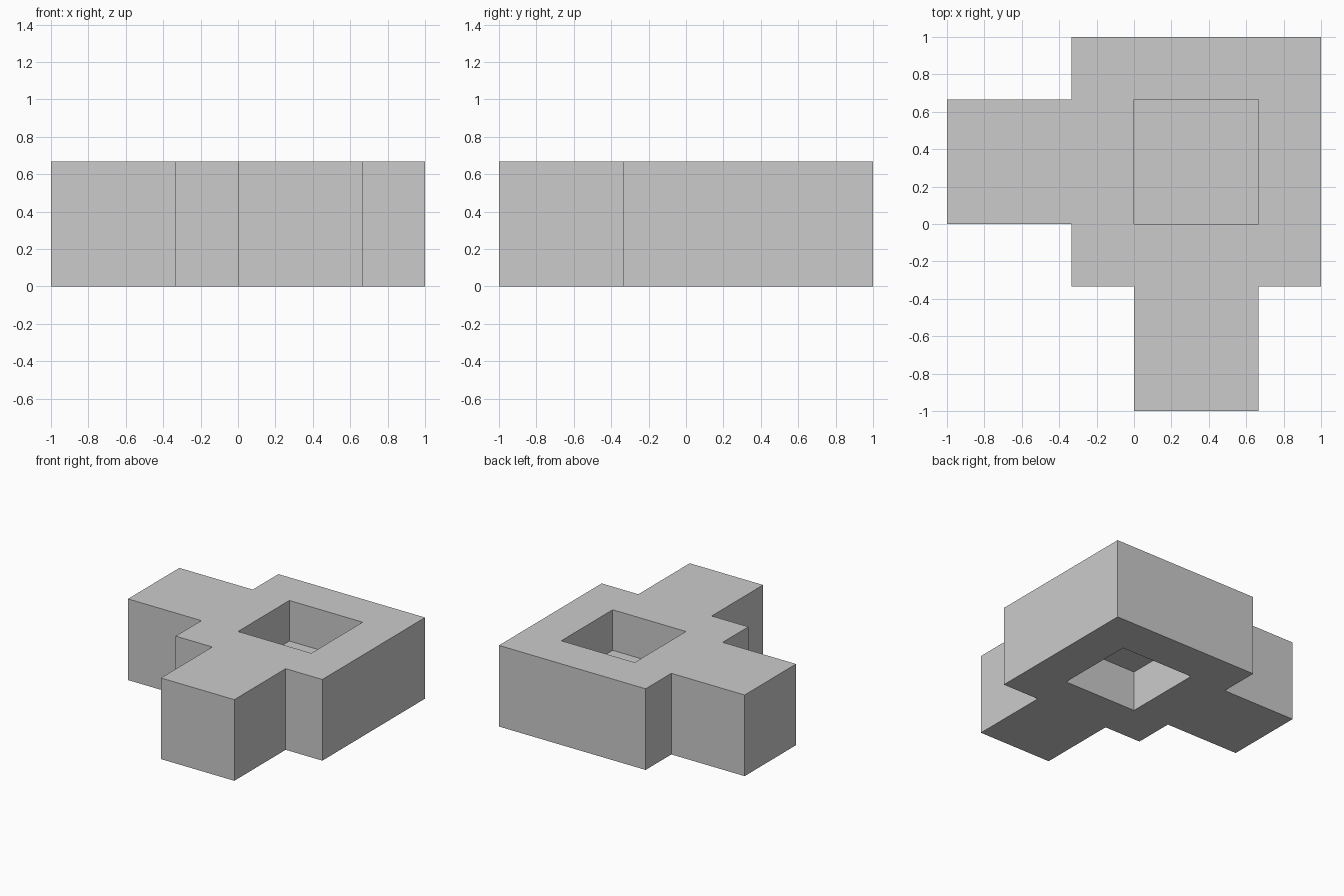
import bpy, bmesh

if "Cube" in bpy.data.objects:
    bpy.data.objects.remove(bpy.data.objects["Cube"])

T = 1 / 3
HEIGHT = 2 * T


def make_object(name, bm):
    mesh = bpy.data.meshes.new(name)
    bm.to_mesh(mesh)
    bm.free()
    obj = bpy.data.objects.new(name, mesh)
    bpy.context.collection.objects.link(obj)
    return obj


def add_loop(bm, points, z=0.0):
    verts = [bm.verts.new((x, y, z)) for x, y in points]
    return verts, [bm.edges.new((v, verts[i - 1])) for i, v in enumerate(verts)]


outline = [(-T, 1), (-T, 2 * T), (-1, 2 * T), (-1, 0), (-T, 0), (-T, -T),
           (0, -T), (0, -1), (2 * T, -1), (2 * T, -T), (1, -T), (1, 1)]
opening = [(0, 0), (2 * T, 0), (2 * T, 2 * T), (0, 2 * T)]

# Square block with two arms and a square opening
bm = bmesh.new()
edges = add_loop(bm, outline)[1] + add_loop(bm, opening)[1]
bmesh.ops.triangle_fill(bm, edges=edges, use_beauty=True)
res = bmesh.ops.extrude_face_region(bm, geom=bm.faces[:], use_keep_orig=True)
top = [g for g in res["geom"] if isinstance(g, bmesh.types.BMVert)]
bmesh.ops.translate(bm, verts=top, vec=(0, 0, HEIGHT))
bmesh.ops.recalc_face_normals(bm, faces=bm.faces[:])
make_object("block_with_arms", bm)

# Thin floor halfway down the opening
bm = bmesh.new()
bm.faces.new(add_loop(bm, opening, T)[0])
make_object("opening_floor", bm)
